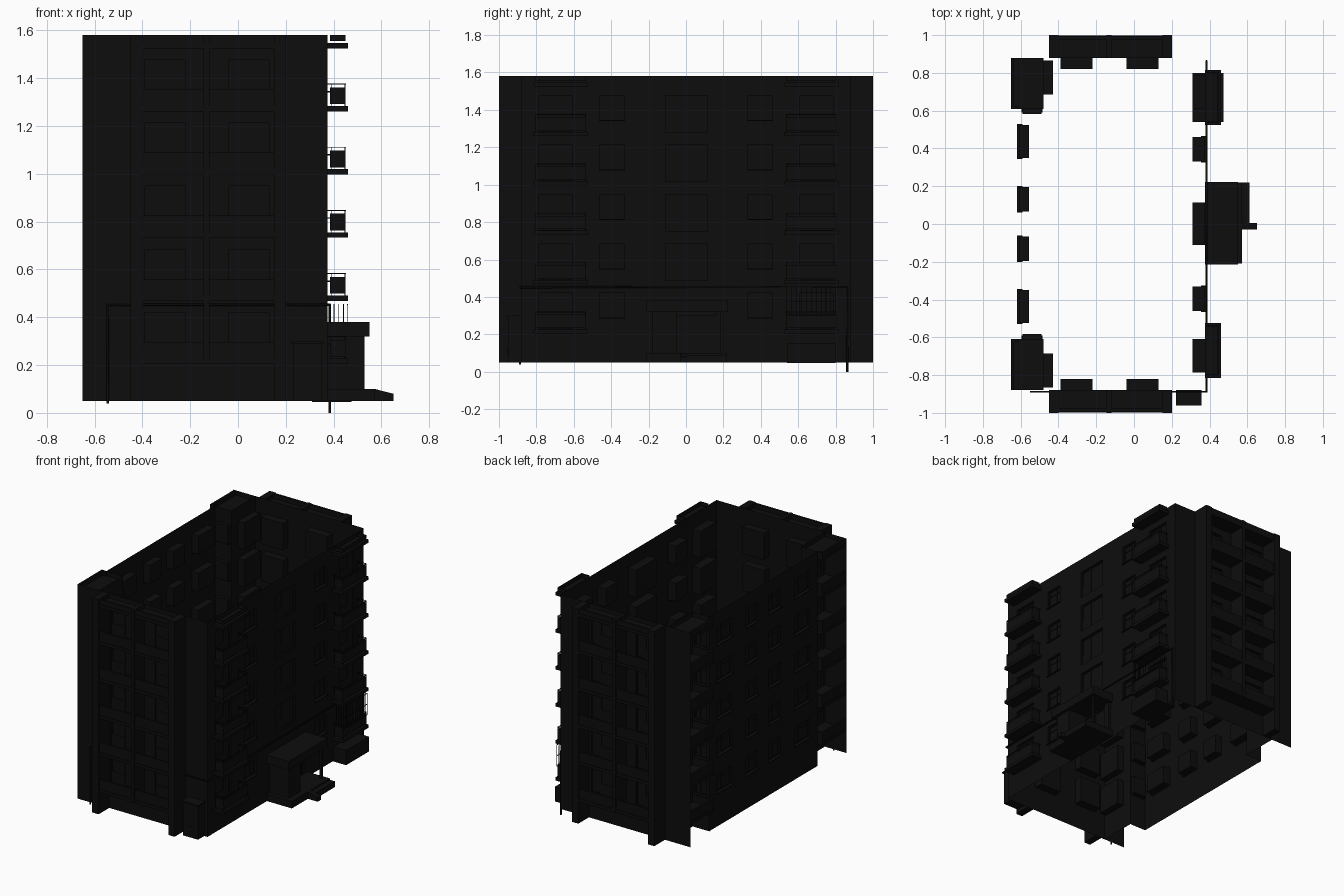
import bpy, bmesh
from mathutils import Vector

if "Cube" in bpy.data.objects:
    bpy.data.objects.remove(bpy.data.objects["Cube"])

BASE, TOP = 0.05, 1.58
LEVELS = [0.205 + 0.264 * i for i in range(6)]   # slab undersides, last one is the roof
FLOORS = LEVELS[:5]

dark = bpy.data.materials.new("dark_facade")
dark.diffuse_color = (0.004, 0.004, 0.004, 1)
dark.use_nodes = True
dark.node_tree.nodes["Principled BSDF"].inputs["Base Color"].default_value = dark.diffuse_color


def finish(bm, name):
    me = bpy.data.meshes.new(name)
    bm.to_mesh(me)
    bm.free()
    ob = bpy.data.objects.new(name, me)
    me.materials.append(dark)
    bpy.context.collection.objects.link(ob)
    return ob


def boxes(name, items):
    """One object out of many boxes given as x0,x1,y0,y1,z0,z1."""
    bm = bmesh.new()
    for x0, x1, y0, y1, z0, z1 in items:
        vs = bmesh.ops.create_cube(bm, size=1)["verts"]
        for v in vs:
            v.co = Vector(((x0 + x1) / 2 + v.co.x * abs(x1 - x0),
                           (y0 + y1) / 2 + v.co.y * abs(y1 - y0),
                           (z0 + z1) / 2 + v.co.z * abs(z1 - z0)))
    return finish(bm, name)


frames, glass = [], []


def wbox(axis, c, inn, u0, u1, z0, z1, d0, d1):
    a, b = sorted((c + inn * d0, c + inn * d1))
    return (a, b, u0, u1, z0, z1) if axis == "x" else (u0, u1, a, b, z0, z1)


def add_window(axis, c, inn, hole, kind):
    u0, u1, z0, z1 = hole
    t = 0.007
    bar = lambda a, b, e, f: frames.append(wbox(axis, c, inn, a, b, e, f, 0.012, 0.022))
    bar(u0, u0 + t, z0, z1)
    bar(u1 - t, u1, z0, z1)
    bar(u0 + t, u1 - t, z0, z0 + t)
    bar(u0 + t, u1 - t, z1 - t, z1)
    m = u0 + (u1 - u0) * (0.6 if kind != "stair" else 0.38)
    bar(m - t / 2, m + t / 2, z0 + t, z1 - t)
    if kind == "casement":
        zt = z0 + (z1 - z0) * 0.66
        bar(u0 + t, u1 - t, zt, zt + t)
        frames.append(wbox(axis, c, inn, u0 - 0.005, u1 + 0.005, z0 - 0.006, z0, -0.01, 0.02))
    else:  # low solid panel beside the door or stair glazing
        bar(u0 + t, m, z0 + t, z0 + 0.08)
    glass.append(wbox(axis, c, inn, u0 + t, u1 - t, z0 + t, z1 - t, 0.016, 0.018))


def wall(name, axis, c, inn, u0, u1, holes=(), depth=0.06):
    """Sheet wall with recessed pockets; inn is the sign of the inward direction."""
    bm = bmesh.new()

    def P(u, z, d=0.0):
        k = c + inn * d
        return bm.verts.new((k, u, z) if axis == "x" else (u, k, z))

    us = sorted({u0, u1, *[h[0] for h, _ in holes], *[h[1] for h, _ in holes]})
    zs = sorted({BASE, TOP, *[h[2] for h, _ in holes], *[h[3] for h, _ in holes]})
    for a, b in zip(us, us[1:]):
        for e, f in zip(zs, zs[1:]):
            mu, mz = (a + b) / 2, (e + f) / 2
            d = depth if any(h[0] < mu < h[1] and h[2] < mz < h[3] for h, _ in holes) else 0
            bm.faces.new([P(a, e, d), P(b, e, d), P(b, f, d), P(a, f, d)])
    # reveals
    for (a, b, e, f), kind in holes:
        ring = [(a, e), (b, e), (b, f), (a, f)]
        for p, q in zip(ring, ring[1:] + ring[:1]):
            bm.faces.new([P(*p), P(*q), P(*q, depth), P(*p, depth)])
        add_window(axis, c, inn, (a, b, e, f), kind)
    bmesh.ops.remove_doubles(bm, verts=bm.verts, dist=1e-5)
    bmesh.ops.recalc_face_normals(bm, faces=bm.faces)
    i = 0 if axis == "x" else 1
    ref = next(f for f in bm.faces if abs(f.normal[i]) > 0.9)
    if ref.normal[i] * inn > 0:
        bmesh.ops.reverse_faces(bm, faces=bm.faces)
    return finish(bm, name)


def column(a, b, kind, floors=FLOORS):
    lo = {"casement": 0.085, "door": 0.025, "stair": 0.02}[kind]
    return [((a, b, L + lo, L + 0.215), kind) for L in floors]


# Long walls
right = []
for s in (-1, 1):
    right += column(*sorted((s * 0.33, s * 0.46)), "casement")
    right += column(*sorted((s * 0.61, s * 0.785)), "door")
right += column(-0.11, 0.115, "stair", FLOORS[1:])
wall("right_wall", "x", 0.375, -1, -0.88, 0.88, right, 0.065)
left = []
for s in (-1, 1):
    left += column(*sorted((s * 0.35, s * 0.525)), "casement")
    left += column(*sorted((s * 0.065, s * 0.195)), "casement")
wall("left_wall", "x", -0.61, 1, -0.61, 0.61, left, 0.055)

slabs, parapets, fins = [], [], []
for s, tag in ((-1, "front"), (1, "back")):
    Y = lambda a, b: tuple(sorted((s * a, s * b)))
    # End wall and walls around the corner loggia
    wall(tag + "_wall", "y", s * 0.88, -s, -0.65, 0.375,
         column(-0.39, -0.22, "door") + column(-0.04, 0.13, "door"))
    wall(tag + "_corner_side_wall", "y", s * 0.61, -s, -0.61, -0.48,
         column(-0.59, -0.49, "casement"), 0.028)
    wall(tag + "_corner_rear_wall", "x", -0.48, 1, *Y(0.61, 0.88),
         column(*Y(0.685, 0.865), "door"), 0.05)
    # Upright fins of the end loggias
    for a, b in ((-0.45, -0.40), (-0.145, -0.12), (0.15, 0.2)):
        fins.append((a, b, *Y(0.88, 1.0), BASE if b != -0.12 else LEVELS[0], TOP))
    for L in LEVELS:
        h = min(L + 0.092, TOP)
        # End loggias
        for a, b in ((-0.40, -0.145), (-0.12, 0.15)):
            slabs.append((a, b, *Y(0.88, 0.997), L, L + 0.022))
            parapets.append((a, b, *Y(0.978, 0.992), L + 0.022, h))
        # Corner loggia
        slabs.append((-0.65, -0.48, *Y(0.61, 0.879), L, L + 0.022))
        parapets.append((-0.648, -0.634, *Y(0.61, 0.879), L + 0.022, h))
        parapets.append((-0.634, -0.61, *Y(0.61, 0.622), L + 0.022, h))
boxes("loggia_fins", fins)
boxes("loggia_slabs", slabs)
boxes("loggia_parapets", parapets)

# Projecting balconies on the right side
b_slabs, b_panels, b_rails = [], [], []
for s in (-1, 1):
    Y = lambda a, b: tuple(sorted((s * a, s * b)))
    for L in LEVELS:
        b_slabs.append((0.375, 0.46, *Y(0.525, 0.815), L, L + 0.022))
        h = min(L + 0.1, TOP)
        b_panels.append((0.442, 0.45, *Y(0.535, 0.805), L + 0.03, h))
        for y in (0.535, 0.797):
            b_panels.append((0.385, 0.442, *Y(y, y + 0.008), L + 0.03, h))
        if L < 1.5:
            b_rails.append((0.446, 0.451, *Y(0.535, 0.805), L + 0.112, L + 0.116))
            for y in (0.535, 0.801):
                b_rails.append((0.375, 0.45, *Y(y, y + 0.004), L + 0.112, L + 0.116))
                for x in (0.388, 0.446):
                    b_rails.append((x, x + 0.004, *Y(y, y + 0.004), L + 0.022, L + 0.112))
boxes("balcony_slabs", b_slabs)
boxes("balcony_panels", b_panels)
boxes("balcony_rails", b_rails)

boxes("window_frames", frames)
boxes("window_glass", glass)

# Grille over the ground-floor back balcony
grille = [(0.456, 0.459, 0.535 + 0.0265 * i, 0.538 + 0.0265 * i, 0.3, 0.455) for i in range(11)]
grille += [(0.4 + 0.02 * i, 0.403 + 0.02 * i, y, y + 0.003, 0.3, 0.455)
           for i in range(3) for y in (0.535, 0.8)]
grille += [(0.456, 0.46, 0.535, 0.803, z, z + 0.004) for z in (0.3, 0.375, 0.452)]
boxes("balcony_grille", grille)

# Ground-level annexes
boxes("cellar_box", [(0.31, 0.475, 0.54, 0.8, 0.046, 0.15)])
boxes("cellar_entrance", [(0.23, 0.35, -0.95, -0.88, BASE, 0.29),
                          (0.222, 0.358, -0.96, -0.88, 0.29, 0.3),
                          (0.265, 0.315, -0.954, -0.95, 0.09, 0.13)])

# Entrance porch
boxes("porch_canopy", [(0.375, 0.55, -0.215, 0.222, 0.32, 0.38)])
boxes("porch_walls", [(0.375, 0.53, -0.18, -0.05, 0.1, 0.32),
                      (0.375, 0.395, 0.16, 0.2, 0.1, 0.32),
                      (0.515, 0.53, 0.185, 0.2, 0.1, 0.32)])
boxes("entrance_door", [(0.378, 0.384, -0.05, 0.16, 0.1, 0.3),
                        (0.384, 0.392, -0.05, -0.04, 0.1, 0.3),
                        (0.384, 0.392, 0.05, 0.06, 0.1, 0.3),
                        (0.384, 0.392, 0.15, 0.16, 0.1, 0.3),
                        (0.384, 0.392, -0.05, 0.16, 0.29, 0.3)])
boxes("porch_platform", [(0.375, 0.572, -0.21, 0.22, BASE, 0.1),
                         (0.572, 0.612, 0.0, 0.22, BASE, 0.09)])
ramp = boxes("porch_ramp", [(0.572, 0.65, -0.03, 0.005, BASE, 0.1)])
for v in ramp.data.vertices:
    if v.co.x > 0.6 and v.co.z > 0.07:
        v.co.z = 0.08

# Gas pipe wrapped around the front and right side
path = [(-0.545, -0.888, 0.04), (-0.545, -0.888, 0.452), (0.384, -0.888, 0.452),
        (0.384, 0.862, 0.452), (0.384, 0.862, 0.0)]
cu = bpy.data.curves.new("gas_pipe", "CURVE")
cu.dimensions = "3D"
cu.bevel_depth = 0.006
cu.bevel_resolution = 1
cu.use_fill_caps = True
sp = cu.splines.new("POLY")
sp.points.add(len(path) - 1)
for p, co in zip(sp.points, path):
    p.co = (*co, 1)
cu.materials.append(dark)
bpy.context.collection.objects.link(bpy.data.objects.new("gas_pipe", cu))
